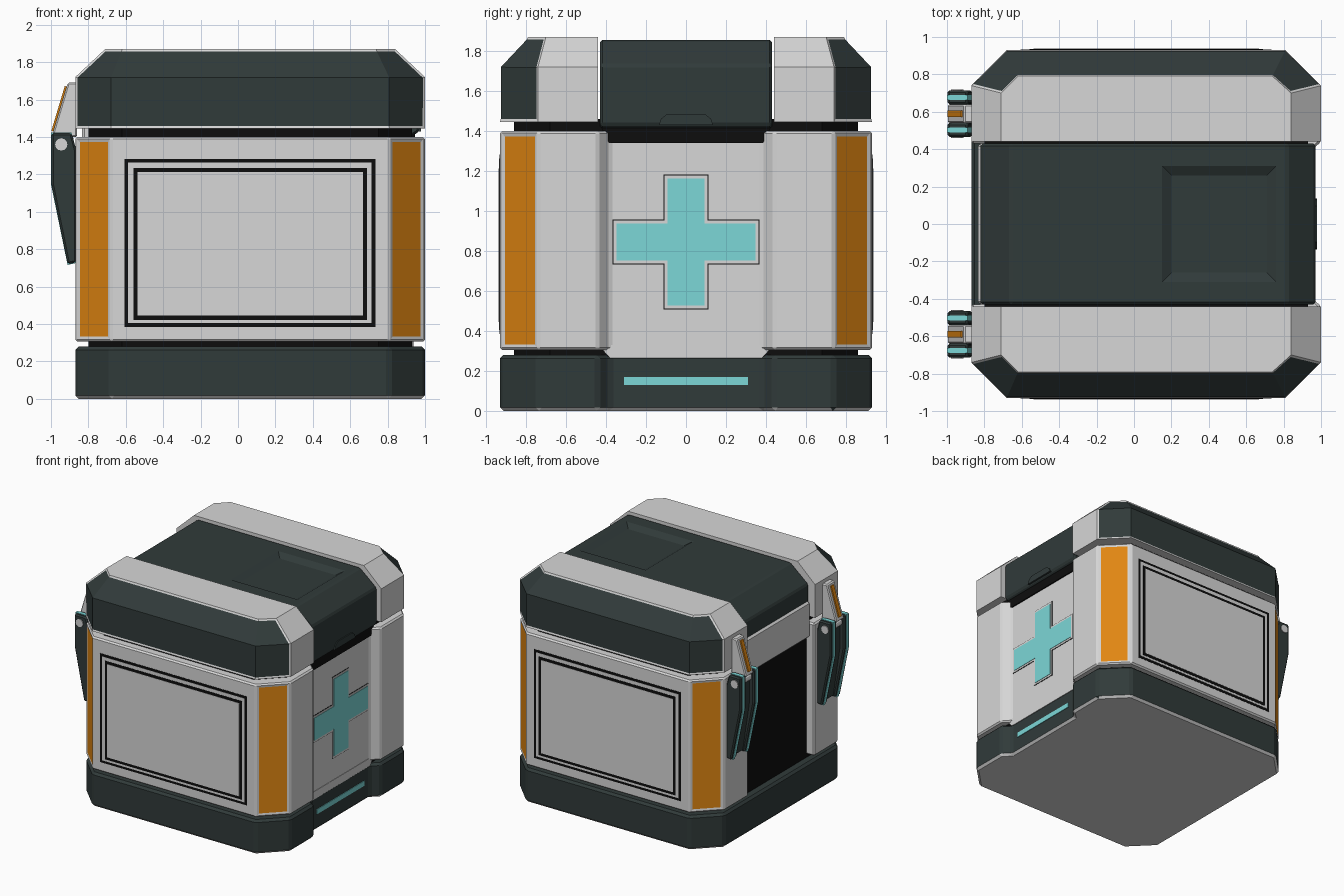
import bpy, bmesh
from math import cos, sin, tau
from mathutils import Vector

old = bpy.data.objects.get("Cube")
if old:
    bpy.data.objects.remove(old, do_unlink=True)


def material(name, rgb):
    m = bpy.data.materials.new(name)
    m.use_nodes = True
    m.diffuse_color = (*rgb, 1)
    m.node_tree.nodes["Principled BSDF"].inputs["Base Color"].default_value = (*rgb, 1)
    return m


WHITE = material("light_grey", (0.68, 0.68, 0.68))
DARK = material("dark_slate", (0.03, 0.043, 0.042))
BLACK = material("black", (0.004, 0.004, 0.004))
TEAL = material("teal", (0.2, 0.68, 0.68))
ORANGE = material("orange", (0.75, 0.24, 0.006))


def loft(name, rings, mats, paint=None, bevel=0):
    """Closed solid through matching rings; paint may inset and recolour faces."""
    bm = bmesh.new()
    loops = [[bm.verts.new(p) for p in ring] for ring in rings]
    n = len(loops[0])
    for lo, hi in zip(loops, loops[1:]):
        for i in range(n):
            j = (i + 1) % n
            bm.faces.new((lo[i], lo[j], hi[j], hi[i]))
    bm.faces.new(loops[0][::-1])
    bm.faces.new(loops[-1])
    bmesh.ops.recalc_face_normals(bm, faces=bm.faces)
    bm.normal_update()
    if paint:
        paint(bm)
    mesh = bpy.data.meshes.new(name)
    bm.to_mesh(mesh)
    bm.free()
    for m in mats:
        mesh.materials.append(m)
    ob = bpy.data.objects.new(name, mesh)
    bpy.context.collection.objects.link(ob)
    if bevel:
        mod = ob.modifiers.new("edge_bevel", 'BEVEL')
        mod.width, mod.segments = bevel, 1
        mod.limit_method = 'ANGLE'
    return ob


def prism(name, pts, axis, a, b, mat, paint=None, bevel=0):
    place = {'x': lambda p, t: (t, p[0], p[1]),
             'y': lambda p, t: (p[0], t, p[1]),
             'z': lambda p, t: (p[0], p[1], t)}[axis]
    mats = mat if isinstance(mat, list) else [mat]
    return loft(name, [[place(p, t) for p in pts] for t in (a, b)], mats, paint, bevel)


def rect(a0, a1, b0, b1):
    return [(a0, b0), (a1, b0), (a1, b1), (a0, b1)]


def plan(x0, x1, y, c):
    """Chamfered rectangle."""
    half = [(x1, y - c), (x1 - c, y), (x0 + c, y), (x0, y - c)]
    return half + [(p, -q) for p, q in reversed(half)]


def notched(back_notch):
    """Footprint with a recessed centre on the left side, optionally the right."""
    pts = plan(-0.87, 1.0, 0.93, 0.19)
    front = [(1.0, -0.44), (0.935, -0.38), (0.935, 0.38), (1.0, 0.44)]
    back = [(-0.87, 0.43), (-0.77, 0.43), (-0.77, -0.43), (-0.87, -0.43)]
    return pts[:4] + (back if back_notch else []) + pts[4:] + front


# Base
def paint_bottom(bm):
    for f in bm.faces:
        f.material_index = int(f.normal.z < -0.9)


prism("base", notched(False), 'z', 0, 0.28, [DARK, WHITE], paint_bottom, 0.018)
prism("base_light_strip", rect(-0.31, 0.31, 0.13, 0.17), 'x', 0.93, 0.94, TEAL)
prism("inner_core", plan(-0.80, 0.93, 0.86, 0.18), 'z', 0.2, 1.46, BLACK)


# Body with orange corner panels
def paint_corners(bm):
    corners = [f for f in bm.faces if abs(f.normal.x) > 0.5 and abs(f.normal.y) > 0.5
               and abs(f.calc_center_median().y) > 0.6]
    for f in corners:
        bmesh.ops.inset_region(bm, faces=[f], thickness=0.04, depth=-0.006)
        f.material_index = 1


prism("body", notched(True), 'z', 0.305, 1.40, [WHITE, ORANGE], paint_corners, 0.012)
prism("body_lower_lip", [(-0.44, 0.33), (-0.38, 0.265), (0.38, 0.265), (0.44, 0.33)],
      'x', 0.85, 0.938, WHITE)
prism("under_lid_seal", [(-0.43, 1.43), (-0.385, 1.34), (0.385, 1.34), (0.43, 1.43)],
      'x', 0.85, 0.945, BLACK)
prism("back_hinge_panel", rect(-0.43, 0.43, 1.28, 1.58), 'x', -0.835, -0.70, WHITE, bevel=0.015)

# Framed panels front and back
layers = [("panel_outer_groove", BLACK, -0.607, 0.735, 0.385, 1.283),
          ("panel_frame", WHITE, -0.587, 0.715, 0.405, 1.263),
          ("panel_inner_groove", BLACK, -0.56, 0.69, 0.422, 1.235),
          ("panel", WHITE, -0.538, 0.668, 0.444, 1.213)]
for side, s in (("front", -1), ("back", 1)):
    for i, (part, mat, *box) in enumerate(layers):
        prism(f"{side}_{part}", rect(*box), 'y', s * 0.92, s * (0.932 + 0.002 * i), mat)


# Cross emblem with a pale rim
def cross(w, long_y, long_z, zc):
    q = [(w, long_z), (w, w), (long_y, w)]
    top = [(-y, z) for y, z in q[::-1]] + q
    return [(y, zc + z) for y, z in top + [(-y, -z) for y, z in top]]


prism("cross_groove", cross(0.112, 0.367, 0.337, 0.845), 'x', 0.93, 0.937, BLACK)
prism("cross_rim", cross(0.108, 0.363, 0.333, 0.845), 'x', 0.93, 0.939, WHITE)
prism("cross", cross(0.093, 0.348, 0.318, 0.845), 'x', 0.93, 0.942, TEAL)


# Lid end caps: pale shells with dark wrapped panels
def paint_cap(bm):
    panel = [f for f in bm.faces if abs(f.normal.y) > 0.3 and abs(f.normal.z) < 0.95
             and abs(f.calc_center_median().y) > 0.6]
    bmesh.ops.inset_region(bm, faces=panel, thickness=0.014, depth=-0.004,
                           use_even_offset=True, use_boundary=True)
    for f in panel:
        f.material_index = 1


low = [(-0.87, 0.44), (1.0, 0.44), (1.0, 0.74), (0.81, 0.93), (-0.68, 0.93), (-0.87, 0.74)]
high = [(-0.71, 0.44), (0.84, 0.44), (0.84, 0.70), (0.74, 0.79), (-0.62, 0.79), (-0.71, 0.70)]
for side, s in (("front", -1), ("back", 1)):
    rings = [[(x, s * y, z) for x, y in pts]
             for pts, z in ((low, 1.445), (low, 1.72), (high, 1.87))]
    loft(f"lid_{side}_cap", rings, [WHITE, DARK], paint_cap)

# Lid centre with a sunken tray
lid = prism("lid_centre", [(-0.80, 1.44), (-0.82, 1.58), (-0.82, 1.72), (-0.66, 1.855),
                           (0.82, 1.855), (0.97, 1.73), (0.97, 1.43), (0.94, 1.41)],
            'y', -0.43, 0.43, DARK, bevel=0.012)
cutter = loft("lid_tray_cutter",
              [[(x, y, z) for x, y in rect(0.20 - g, 0.71 + g, -0.26 - g, 0.26 + g)]
               for g, z in ((0, 1.825), (0.06, 1.861))], [DARK])
cutter.hide_render = True
cutter.hide_viewport = True
cut = lid.modifiers.new("tray", 'BOOLEAN')
cut.operation, cut.object, cut.solver = 'DIFFERENCE', cutter, 'EXACT'
prism("lid_pull", [(-0.135, 1.43), (0.135, 1.43), (0.125, 1.46), (0.095, 1.485),
                   (-0.095, 1.485), (-0.125, 1.46)], 'x', 0.96, 0.979, DARK)

# Latches
arm = [(-0.997, 1.42), (-0.89, 1.42), (-0.865, 1.33), (-0.865, 0.73), (-0.91, 0.72),
       (-0.997, 1.15)]
strip = [(-0.865 + (x + 0.865) * 1.03, 1.07 + (z - 1.07) * 1.012) for x, z in arm]
core = [(-0.865 + (x + 0.865) * 0.7, 1.07 + (z - 1.07) * 0.95) for x, z in arm]
clasp = [(-0.997, 1.40), (-0.91, 1.69), (-0.86, 1.69), (-0.86, 1.40)]
foot, head = Vector((-0.99, 1.43)), Vector((-0.918, 1.67))
out = Vector((-0.008, 0.002))
badge = [foot + out, head + out, head - out, foot - out]
pivot = [(-0.945 + 0.033 * cos(i * tau / 12), 1.36 + 0.033 * sin(i * tau / 12))
         for i in range(12)]


def slab(name, pts, y, half, mat, bevel=0):
    prism(name, pts, 'y', y - half, y + half, mat, bevel=bevel)


for side, yc in (("front", -0.59), ("back", 0.59)):
    for n, dy in (("outer", -0.087), ("inner", 0.087)):
        slab(f"{side}_latch_{n}_arm", arm, yc + dy, 0.037, DARK, 0.01)
        slab(f"{side}_latch_{n}_strip", strip, yc + dy, 0.013, TEAL)
    slab(f"{side}_latch_core", core, yc, 0.055, DARK)
    slab(f"{side}_latch_clasp", clasp, yc, 0.05, WHITE, 0.008)
    slab(f"{side}_latch_badge", badge, yc, 0.018, ORANGE)
    slab(f"{side}_latch_pivot", pivot, yc, 0.13, WHITE)
